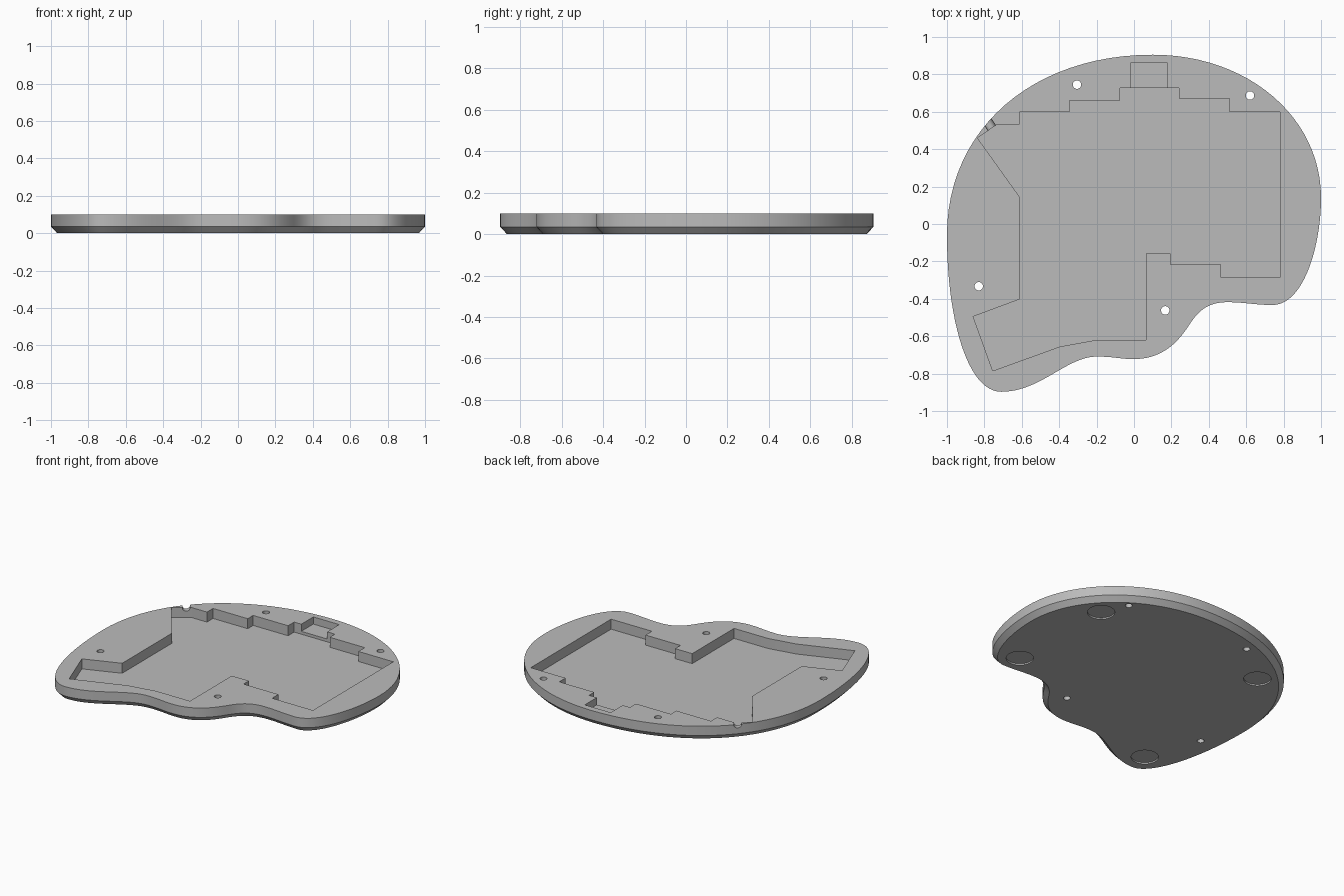
import bpy, bmesh, math
from mathutils import Vector
from mathutils.geometry import interpolate_bezier

if "Cube" in bpy.data.objects:
    bpy.data.objects.remove(bpy.data.objects["Cube"], do_unlink=True)

HEIGHT, CHAMFER_TOP, FLOOR, PORT_FLOOR = 0.10, 0.035, 0.03, 0.05
CHAMFER_IN, FOOT_DEPTH = 0.033, 0.01

grey = bpy.data.materials.new("matte grey")
grey.use_nodes = True
grey.diffuse_color = (0.5, 0.5, 0.5, 1)
grey.node_tree.nodes["Principled BSDF"].inputs["Base Color"].default_value = (0.5, 0.5, 0.5, 1)


def loft(name, rings):
    """Solid made of stacked closed rings, capped at both ends."""
    bm = bmesh.new()
    loops = [[bm.verts.new(p) for p in ring] for ring in rings]
    n = len(loops[0])
    for low, high in zip(loops, loops[1:]):
        for i in range(n):
            j = (i + 1) % n
            bm.faces.new((low[i], low[j], high[j], high[i]))
    bm.faces.new(loops[0][::-1])
    bm.faces.new(loops[-1])
    bmesh.ops.recalc_face_normals(bm, faces=bm.faces)
    mesh = bpy.data.meshes.new(name)
    bm.to_mesh(mesh)
    bm.free()
    obj = bpy.data.objects.new(name, mesh)
    bpy.context.collection.objects.link(obj)
    mesh.materials.append(grey)
    return obj


def prism(name, points, z0, z1):
    return loft(name, [[(x, y, z) for x, y in points] for z in (z0, z1)])


def disc(name, x, y, radius, z0, z1, sides=48):
    angles = [math.tau * i / sides for i in range(sides)]
    return prism(name, [(x + radius * math.cos(a), y + radius * math.sin(a)) for a in angles], z0, z1)


def cut(body, cutter):
    cutter.hide_render = True
    mod = body.modifiers.new("cut", 'BOOLEAN')
    mod.operation, mod.solver, mod.object = 'DIFFERENCE', 'EXACT', cutter
    bpy.context.view_layer.objects.active = body
    bpy.ops.object.modifier_apply(modifier=mod.name)
    bpy.data.objects.remove(cutter, do_unlink=True)


# Rounded outline: x, y, heading in degrees, handle length in, handle length out
nodes = [
    (-1.0, -0.06, -90, 0.57, 0.45),
    (-0.71, -0.897, 0, 0.18, 0.21),
    (-0.2, -0.709, 0, 0.16, 0.1),
    (0.0, -0.722, 0, 0.08, 0.16),
    (0.297, -0.537, 57, 0.1, 0.08),
    (0.5, -0.418, 0, 0.11, 0.09),
    (0.74, -0.433, 0, 0.09, 0.17),
    (1.0, 0.14, 90, 0.25, 0.43),
    (0.1, 0.905, 180, 0.51, 0.64),
]
outline = []
for a, b in zip(nodes, nodes[1:] + nodes[:1]):
    pa, pb = Vector(a[:2]), Vector(b[:2])
    da, db = (Vector((math.cos(math.radians(n[2])), math.sin(math.radians(n[2])))) for n in (a, b))
    outline += interpolate_bezier(pa, pa + da * a[4], pb - db * b[3], pb, 25)[:-1]

# Lower edge pulled inwards for the chamfer
inner = []
for i, p in enumerate(outline):
    t = (outline[(i + 1) % len(outline)] - outline[i - 1]).normalized()
    inner.append(p + Vector((-t.y, t.x)) * CHAMFER_IN)

case = loft("case_bottom", [
    [(p.x, p.y, 0) for p in inner],
    [(p.x, p.y, CHAMFER_TOP) for p in outline],
    [(p.x, p.y, HEIGHT) for p in outline],
])

# Stepped main pocket
pocket = [
    (-0.837, 0.46), (-0.73, 0.533), (-0.613, 0.533), (-0.613, 0.6), (-0.345, 0.6),
    (-0.345, 0.66), (-0.075, 0.66), (-0.075, 0.727), (0.24, 0.727), (0.24, 0.67),
    (0.51, 0.67), (0.51, 0.6), (0.78, 0.6), (0.78, -0.287), (0.465, -0.287),
    (0.465, -0.217), (0.195, -0.217), (0.195, -0.158), (0.063, -0.158), (0.063, -0.62),
    (-0.2, -0.62), (-0.395, -0.655), (-0.755, -0.785), (-0.86, -0.495),
    (-0.613, -0.403), (-0.613, 0.147),
]
cut(case, prism("pocket_cutter", pocket, FLOOR, 0.2))

# Shallower port recess behind the pocket
port = [(-0.02, 0.7), (0.18, 0.7), (0.18, 0.86), (-0.02, 0.86)]
cut(case, prism("port_cutter", port, PORT_FLOOR, 0.2))

# Half-round cable groove through the rim
start, end = Vector((-0.735, 0.475, HEIGHT)), Vector((-0.83, 0.62, HEIGHT))
side = (end - start).cross(Vector((0, 0, 1))).normalized()
ring = [math.tau * i / 32 for i in range(32)]
cut(case, loft("groove_cutter", [
    [c + (side * math.cos(a) + Vector((0, 0, math.sin(a)))) * 0.025 for a in ring]
    for c in (start, end)]))

# Screw holes right through
for x, y in [(-0.305, 0.745), (0.62, 0.687), (-0.83, -0.333), (0.167, -0.462)]:
    cut(case, disc("screw_hole_cutter", x, y, 0.0225, -0.1, 0.2))

# Shallow round recesses underneath for the feet
for x, y in [(0.7, 0.51), (0.72, -0.266), (-0.6, 0.5), (-0.69, -0.716)]:
    cut(case, disc("foot_recess_cutter", x, y, 0.087, -0.1, FOOT_DEPTH, 64))

# Smooth walls, crisp edges
bpy.ops.object.select_all(action='DESELECT')
case.select_set(True)
bpy.context.view_layer.objects.active = case
bpy.ops.object.shade_smooth_by_angle(angle=math.radians(30))
